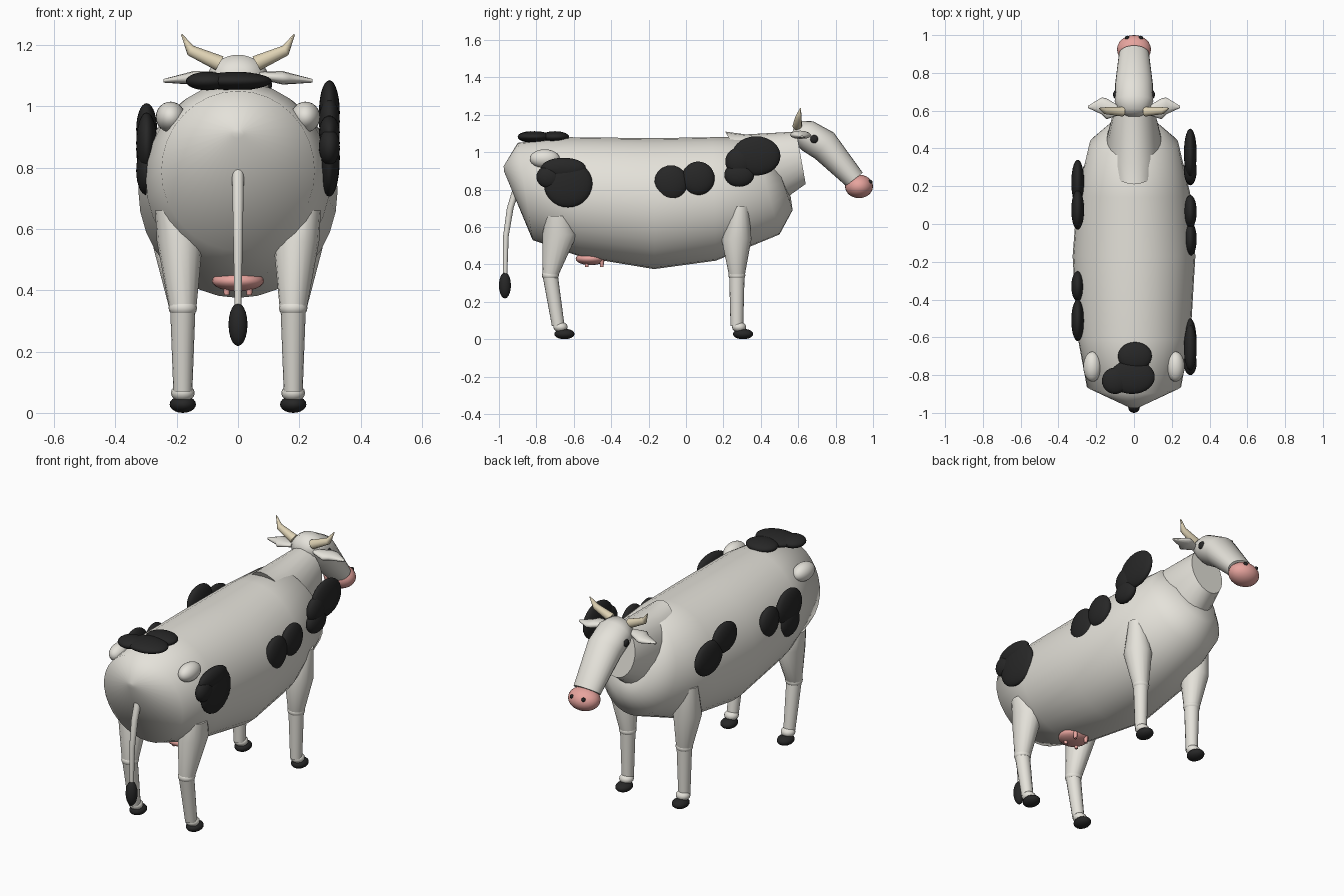
import bpy, bmesh, math
from mathutils import Vector


def material(name, r, g, b):
    m = bpy.data.materials.new(name)
    m.diffuse_color = (r, g, b, 1)
    return m


WHITE = material("warm_white", 0.78, 0.76, 0.70)
BLACK = material("soft_black", 0.02, 0.02, 0.02)
PINK = material("pink", 0.80, 0.37, 0.34)
HORN = material("horn_cream", 0.74, 0.65, 0.46)


def finish(bm, name, mat, angle):
    bmesh.ops.recalc_face_normals(bm, faces=bm.faces)
    mesh = bpy.data.meshes.new(name)
    bm.to_mesh(mesh)
    bm.free()
    mesh.materials.append(mat)
    ob = bpy.data.objects.new(name, mesh)
    bpy.context.collection.objects.link(ob)
    bpy.ops.object.select_all(action='DESELECT')
    bpy.context.view_layer.objects.active = ob
    ob.select_set(True)
    bpy.ops.object.shade_smooth_by_angle(angle=math.radians(angle))
    return ob


def loft(name, rings, mat, sides=24, angle=60):
    """Skin elliptical rings, each given as (centre, u axis, v axis)."""
    bm = bmesh.new()
    loops = []
    for c, u, v in rings:
        c, u, v = Vector(c), Vector(u), Vector(v)
        loops.append([bm.verts.new(c + u * math.cos(a) + v * math.sin(a))
                      for a in (2 * math.pi * i / sides for i in range(sides))])
    for a, b in zip(loops, loops[1:]):
        for i in range(sides):
            j = (i + 1) % sides
            bm.faces.new((a[i], a[j], b[j], b[i]))
    bm.faces.new(loops[0])
    bm.faces.new(loops[-1])
    return finish(bm, name, mat, angle)


def side_rings(profile):
    """Rings from (top y, top z, bottom y, bottom z, half width)."""
    return [((0, (ty + by) / 2, (tz + bz) / 2), (w, 0, 0), (0, (ty - by) / 2, (tz - bz) / 2))
            for ty, tz, by, bz, w in profile]


def flat_rings(rows):
    """Horizontal rings from (x, y, z, rx, ry)."""
    return [((x, y, z), (rx, 0, 0), (0, ry, 0)) for x, y, z, rx, ry in rows]


def ball(name, centre, radii, mat, seg=24):
    bm = bmesh.new()
    bmesh.ops.create_uvsphere(bm, u_segments=seg, v_segments=seg // 2, radius=1)
    bmesh.ops.scale(bm, vec=radii, verts=bm.verts)
    bmesh.ops.translate(bm, vec=centre, verts=bm.verts)
    return finish(bm, name, mat, 60)


# Torso, neck and head
loft("body", side_rings([
    (-0.975, 0.925, -0.972, 0.895, 0.02),
    (-0.90, 1.05, -0.82, 0.53, 0.25),
    (-0.62, 1.08, -0.56, 0.44, 0.30),
    (-0.17, 1.075, -0.17, 0.375, 0.325),
    (0.14, 1.08, 0.16, 0.42, 0.30),
    (0.36, 1.08, 0.50, 0.56, 0.235),
    (0.47, 0.98, 0.57, 0.69, 0.13),
    (0.52, 0.84, 0.56, 0.76, 0.03)]), WHITE, 32)
loft("neck", side_rings([
    (0.21, 1.11, 0.45, 0.66, 0.13),
    (0.32, 1.095, 0.57, 0.78, 0.145),
    (0.59, 1.11, 0.64, 0.83, 0.105)]), WHITE)
loft("head", side_rings([
    (0.575, 1.13, 0.565, 1.09, 0.03),
    (0.61, 1.168, 0.58, 1.05, 0.08),
    (0.68, 1.165, 0.62, 1.01, 0.102),
    (0.79, 1.105, 0.69, 0.965, 0.10),
    (0.945, 0.89, 0.855, 0.82, 0.08)]), WHITE)
ball("muzzle", (0, 0.925, 0.817), (0.09, 0.075, 0.063), PINK)

# Paired parts
for s, side in ((-1, "left"), (1, "right")):
    ball(side + "_nostril", (s * 0.037, 0.985, 0.842), (0.011, 0.012, 0.011), BLACK, 12)
    ball(side + "_eye", (s * 0.097, 0.685, 1.07), (0.014, 0.022, 0.022), BLACK, 16)
    loft(side + "_ear", [((s * x, y, z), (0, ry, 0), (0, 0, rz)) for x, y, z, ry, rz in (
        (0.07, 0.60, 1.10, 0.02, 0.012),
        (0.145, 0.61, 1.093, 0.055, 0.022),
        (0.17, 0.625, 1.09, 0.045, 0.018),
        (0.243, 0.62, 1.083, 0.006, 0.006))], WHITE, 12)
    loft(side + "_horn", [((s * x, y, z), (r * 0.5, 0, -s * r * 0.86), (0, r, 0)) for x, y, z, r in (
        (0.06, 0.595, 1.14, 0.026),
        (0.155, 0.60, 1.182, 0.018),
        (0.184, 0.612, 1.234, 0.003))], HORN, 12)
    ball(side + "_hip", (s * 0.22, -0.755, 0.965), (0.048, 0.08, 0.05), WHITE)

    # Legs: thigh, knee, shin, fetlock and hoof
    for leg, top, thigh, knee, shin, hoof in (
            ("front", (0.22, 0.29, 0.71, 0.05, 0.045), (0.20, 0.27, 0.535, 0.075, 0.08), 0.272, 0.272, 0.305),
            ("back", (0.215, -0.685, 0.66, 0.055, 0.062), (0.19, -0.675, 0.56, 0.075, 0.093), -0.725, -0.683, -0.65)):
        name = side + "_" + leg
        rows = [top, thigh, (0.18, knee, 0.34, 0.044, 0.042)]
        loft(name + "_upper_leg", flat_rings([(s * r[0],) + r[1:] for r in rows]), WHITE, 16)
        ball(name + "_knee", (s * 0.18, knee, 0.342), (0.047, 0.046, 0.032), WHITE, 16)
        loft(name + "_lower_leg", flat_rings([
            (s * 0.18, knee, 0.335, 0.041, 0.041),
            (s * 0.18, shin, 0.07, 0.031, 0.034)]), WHITE, 16)
        ball(name + "_fetlock", (s * 0.18, shin + 0.012, 0.065), (0.039, 0.038, 0.028), WHITE, 16)
        ball(name + "_hoof", (s * 0.18, hoof, 0.028), (0.043, 0.054, 0.028), BLACK, 20)

    # Teats
    for y in (-0.53, -0.45):
        loft(side + "_teat", flat_rings([
            (s * 0.037, y, 0.43, 0.013, 0.013),
            (s * 0.037, y, 0.385, 0.009, 0.009)]), PINK, 12)

ball("udder", (0, -0.51, 0.43), (0.085, 0.08, 0.034), PINK)

# Tail and tuft
loft("tail", flat_rings([
    (0, -0.905, 0.81, 0.02, 0.02),
    (0, -0.94, 0.70, 0.018, 0.018),
    (0, -0.963, 0.55, 0.015, 0.015),
    (0, -0.967, 0.33, 0.011, 0.011)]), WHITE, 12)
ball("tail_tuft", (0, -0.968, 0.288), (0.031, 0.032, 0.07), BLACK, 20)

# Flank patches: side, y, z, radius along y, radius along z
for s, y, z, ry, rz in (
        (1, -0.63, 0.83, 0.13, 0.125), (1, -0.655, 0.915, 0.12, 0.055), (1, -0.735, 0.868, 0.065, 0.06),
        (1, -0.08, 0.835, 0.09, 0.095), (1, 0.065, 0.86, 0.088, 0.09),
        (1, 0.375, 0.98, 0.13, 0.105), (1, 0.285, 0.95, 0.075, 0.075), (1, 0.285, 0.88, 0.08, 0.065),
        (-1, 0.22, 0.86, 0.12, 0.095), (-1, 0.075, 0.925, 0.105, 0.085),
        (-1, -0.51, 0.88, 0.11, 0.10), (-1, -0.51, 0.79, 0.085, 0.08), (-1, -0.33, 0.86, 0.08, 0.085)):
    ball("flank_patch", (s * 0.298, y, z), (0.034, ry, rz), BLACK, 28)

# Rump patches
for x, y, rx, ry in ((0.005, -0.70, 0.09, 0.075), (-0.01, -0.81, 0.12, 0.09), (-0.10, -0.83, 0.07, 0.07)):
    ball("rump_patch", (x, y, 1.082), (rx, ry, 0.03), BLACK, 28)
